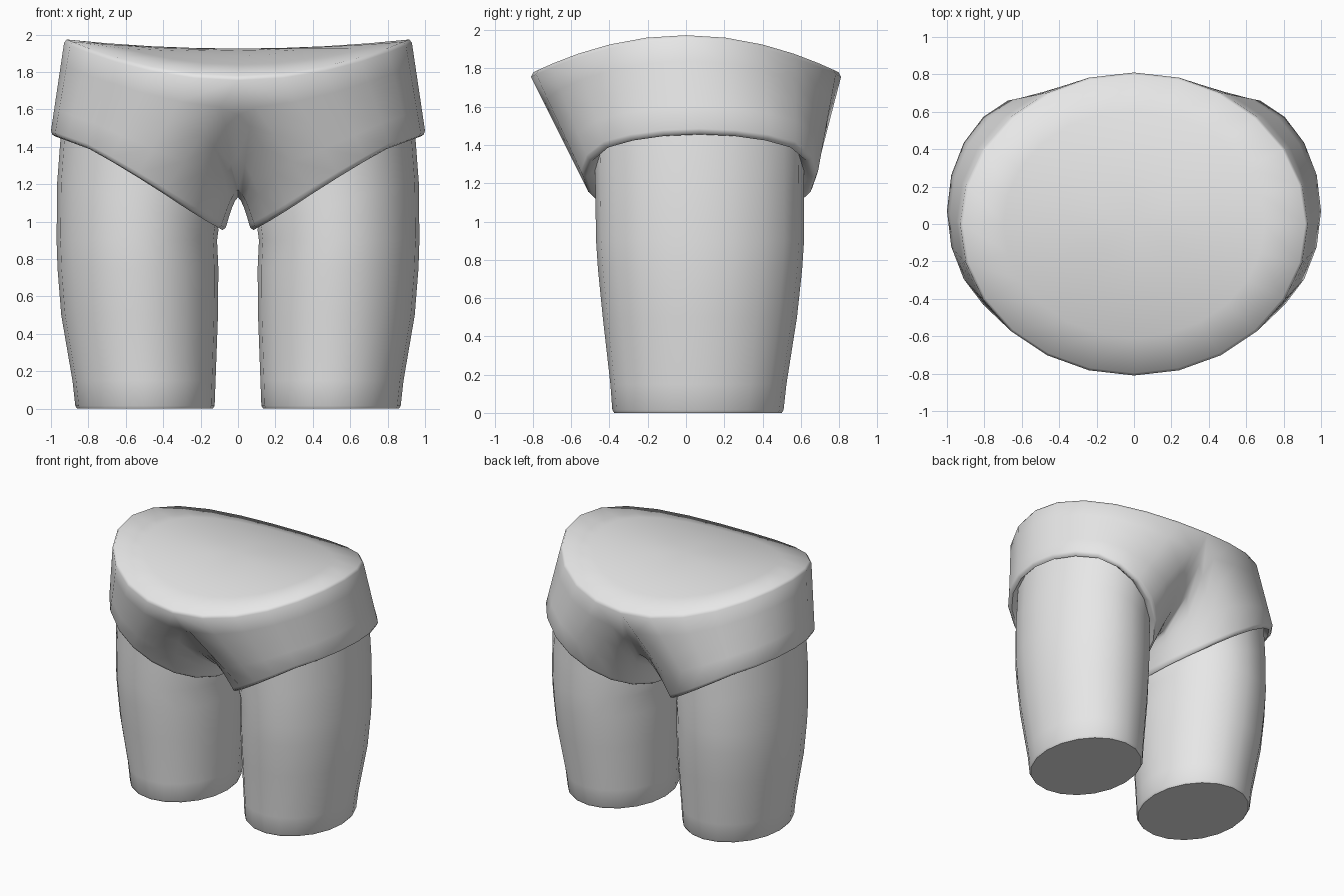
import bpy, bmesh, math
from mathutils import Vector

if "Cube" in bpy.data.objects:
    bpy.data.objects.remove(bpy.data.objects["Cube"])

grey = bpy.data.materials.new("light grey")
grey.diffuse_color = (0.8, 0.8, 0.8, 1)
grey.use_nodes = True
grey.node_tree.nodes["Principled BSDF"].inputs["Base Color"].default_value = grey.diffuse_color

N = 20  # sides of each leg opening
ANGLES = [math.radians(-108 + 18 * k) for k in range(N)]


def cuff_height(x):
    # slanted leg opening, low at the crotch and high at the hip
    pts = [(0.06, 0.985), (0.2, 1.06), (0.4, 1.185), (0.6, 1.305),
           (0.8, 1.415), (1.0, 1.485)]
    x = min(max(x, 0.06), 1.0)
    for (xa, za), (xb, zb) in zip(pts, pts[1:]):
        if x <= xb:
            return za + (zb - za) * (x - xa) / (xb - xa)


def cuff_ring(scale, dz):
    ring = []
    for a in ANGLES:
        z = cuff_height(0.53 + 0.47 * math.cos(a)) + dz
        ring.append(Vector((0.53 + 0.47 * scale * math.cos(a),
                            0.07 + 0.62 * scale * math.sin(a), z)))
    return ring


def flat_ring(z, x0, x1, y0, y1):
    return [Vector(((x0 + x1) / 2 + (x1 - x0) / 2 * math.cos(a),
                    (y0 + y1) / 2 + (y1 - y0) / 2 * math.sin(a), z)) for a in ANGLES]


def waist_point(t, r, drop=0.0):
    # saddle-shaped top over an oval
    c, s = r * math.cos(t), r * math.sin(t)
    return Vector((0.93 * c, 0.81 * s, 1.925 + 0.05 * c * c - 0.15 * s * s - drop))


def loft(bm, rings, side=1, caps=False):
    rows = [[bm.verts.new((p.x * side, p.y, p.z)) for p in ring] for ring in rings]
    for a, b in zip(rows, rows[1:]):
        n = len(a)
        for i in range(n):
            j = (i + 1) % n
            bm.faces.new((a[i], a[j], b[j], b[i]))
    if caps:
        bm.faces.new(rows[0])
        bm.faces.new(rows[-1])
    return rows


def finish(bm, name, angle):
    bmesh.ops.remove_doubles(bm, verts=bm.verts, dist=0.0005)
    bmesh.ops.recalc_face_normals(bm, faces=bm.faces)
    me = bpy.data.meshes.new(name)
    bm.to_mesh(me)
    bm.free()
    me.materials.append(grey)
    ob = bpy.data.objects.new(name, me)
    bpy.context.collection.objects.link(ob)
    bpy.ops.object.select_all(action='DESELECT')
    ob.select_set(True)
    bpy.context.view_layer.objects.active = ob
    bpy.ops.object.shade_smooth_by_angle(angle=math.radians(angle))


# Pelvis: each half runs from half the waist plus the centre seam to a leg opening
seam = [(0.72, 1.55), (0.58, 1.35), (0.33, 1.18), (0, 1.13),
        (-0.3, 1.17), (-0.5, 1.35), (-0.68, 1.57)]
upper = [waist_point(math.radians(-90 + 15 * k), 1, 0.02) for k in range(13)]
upper[0].x = upper[12].x = 0
upper += [Vector((0, y, z)) for y, z in seam]
lower = cuff_ring(1, 0)
rings = []
for f in (0, 0.25, 0.5, 0.75, 1):
    ring = []
    for k in range(N):
        p = upper[k].lerp(lower[k], f)
        if k > 12:  # crotch wall falls away steeply beside the seam
            p.z = upper[k].z + (lower[k].z - upper[k].z) * f ** 1.5
        ring.append(p)
    rings.append(ring)
# rolled hem closing onto the leg
rings += [cuff_ring(0.985, -0.02), cuff_ring(0.95, -0.03), cuff_ring(0.87, 0.01)]

bm = bmesh.new()
for side in (1, -1):
    loft(bm, rings, side)
# waist top
tops = [[waist_point(math.radians(15 * k), r, d) for k in range(24)]
        for r, d in ((1, 0.02), (0.985, 0), (0.75, 0), (0.5, 0), (0.25, 0))]
rows = loft(bm, tops)
centre = bm.verts.new(waist_point(0, 0))
for i in range(24):
    bm.faces.new((rows[-1][i], rows[-1][(i + 1) % 24], centre))
finish(bm, "pelvis", 60)

# Thighs
leg_rows = [flat_ring(*row) for row in (
    (0.0, 0.135, 0.86, -0.375, 0.5),
    (0.015, 0.125, 0.87, -0.385, 0.51),
    (0.15, 0.12, 0.885, -0.395, 0.525),
    (0.5, 0.107, 0.945, -0.435, 0.58),
    (0.75, 0.105, 0.965, -0.46, 0.607),
    (0.9, 0.112, 0.97, -0.47, 0.617))]
top = cuff_ring(0.88, 0.03)
middle = [a.lerp(b, 0.5) + Vector((0.01 * math.cos(t), 0, 0))
          for a, b, t in zip(leg_rows[-1], top, ANGLES)]
for side, name in ((1, "left_thigh"), (-1, "right_thigh")):
    bm = bmesh.new()
    loft(bm, leg_rows + [middle, top], side, caps=True)
    finish(bm, name, 50)
